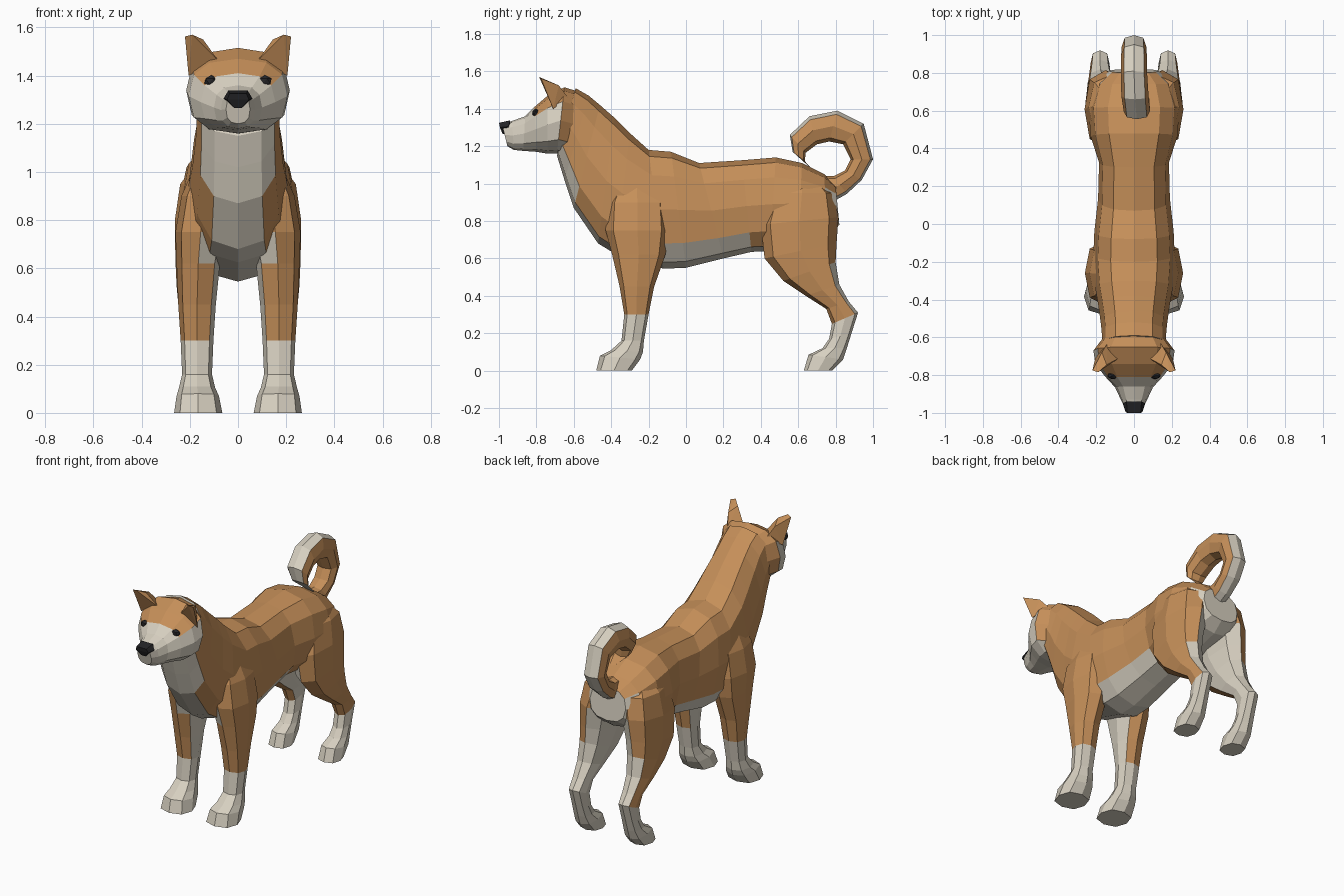
import bpy, bmesh, math
from mathutils import Vector


def material(name, rgb):
    m = bpy.data.materials.new(name)
    m.diffuse_color = (*rgb, 1)
    return m


TAN = material("tan fur", (0.56, 0.275, 0.10))
CREAM = material("cream fur", (0.68, 0.63, 0.53))
BLACK = material("black", (0.018, 0.018, 0.02))


def finish(name, bm, mats, rule=None):
    bmesh.ops.recalc_face_normals(bm, faces=bm.faces)
    if rule:
        for f in bm.faces:
            c = f.calc_center_median()
            f.material_index = int(bool(rule(c, f.normal)))
    me = bpy.data.meshes.new(name)
    bm.to_mesh(me)
    bm.free()
    for m in mats:
        me.materials.append(m)
    ob = bpy.data.objects.new(name, me)
    bpy.context.collection.objects.link(ob)
    return ob


def spow(v, e=0.8):
    return math.copysign(abs(v) ** e, v)


def loft(name, sections, sides, rule, flip=1):
    """Each section: edge point a (y, z), opposite edge point b (y, z), centre x, half width."""
    bm = bmesh.new()
    rings = []
    for ay, az, by, bz, xc, w in sections:
        a, b = Vector((0, ay, az)), Vector((0, by, bz))
        mid, half = (a + b) / 2, (a - b) / 2
        ring = []
        for i in range(sides):
            t = 2 * math.pi * i / sides
            p = mid + half * spow(math.sin(t))
            p.x = flip * (xc + w * spow(math.cos(t)))
            ring.append(bm.verts.new(p))
        rings.append(ring)
    for r, s in zip(rings, rings[1:]):
        for i in range(sides):
            j = (i + 1) % sides
            bm.faces.new((r[i], r[j], s[j], s[i]))
    bm.faces.new(rings[0])
    bm.faces.new(rings[-1])
    return finish(name, bm, (TAN, CREAM), rule)


def hull(name, points, mat):
    bm = bmesh.new()
    for p in points:
        bm.verts.new(p)
    bmesh.ops.convex_hull(bm, input=bm.verts)
    return finish(name, bm, (mat,))


# torso and neck, from rump to back of head
def torso_cream(c, n):
    if c.y > 0.45:
        return n.z < -0.5 or (n.y > 0.6 and c.z < 0.93)
    if c.y > -0.35:
        return c.z < 0.70
    return n.y < -0.3 and (abs(c.x) < 0.1 or c.z > 0.95)


loft("torso", [
    (0.80, 0.99, 0.82, 0.78, 0, 0.13),
    (0.74, 1.05, 0.75, 0.72, 0, 0.20),
    (0.62, 1.11, 0.60, 0.68, 0, 0.24),
    (0.48, 1.14, 0.45, 0.64, 0, 0.23),
    (0.30, 1.125, 0.35, 0.635, 0, 0.185),
    (0.07, 1.11, 0.20, 0.60, 0, 0.19),
    (-0.08, 1.17, 0.00, 0.55, 0, 0.21),
    (-0.20, 1.18, -0.12, 0.545, 0, 0.215),
    (-0.30, 1.27, -0.38, 0.625, 0, 0.205),
    (-0.38, 1.35, -0.47, 0.68, 0, 0.19),
    (-0.46, 1.42, -0.60, 0.87, 0, 0.175),
    (-0.52, 1.47, -0.65, 1.02, 0, 0.17),
    (-0.59, 1.51, -0.69, 1.15, 0, 0.17)], 12, torso_cream)


# head and muzzle
def head_cream(c, n):
    return (c.z < 1.385 and c.y < -0.66) or n.z < -0.5


loft("head", [
    (-0.57, 1.49, -0.60, 1.14, 0, 0.15),
    (-0.65, 1.515, -0.69, 1.16, 0, 0.215),
    (-0.74, 1.47, -0.74, 1.16, 0, 0.205),
    (-0.81, 1.41, -0.80, 1.17, 0, 0.155),
    (-0.86, 1.36, -0.87, 1.175, 0, 0.10),
    (-0.93, 1.335, -0.92, 1.18, 0, 0.072),
    (-0.985, 1.32, -0.955, 1.20, 0, 0.05)], 12, head_cream)

# nose
hull("nose", [(s * x, y, z) for s in (-1, 1) for x, y, z in (
    (0.04, -0.94, 1.338), (0.06, -0.95, 1.305), (0.035, -1.0, 1.325),
    (0.045, -0.995, 1.30), (0.015, -0.98, 1.265), (0.02, -0.94, 1.27))], BLACK)


# leg colours: socks below, cream on the inner side
def inward(c, n, side):
    return n.x * side < -0.4


for side, label in ((1, "left"), (-1, "right")):
    # ears lean forward
    hull(label + "_ear", [(side * x, y, z) for x, y, z in (
        (0.08, -0.71, 1.46), (0.205, -0.71, 1.40), (0.14, -0.63, 1.46),
        (0.17, -0.68, 1.525), (0.145, -0.745, 1.55),
        (0.19, -0.785, 1.57), (0.22, -0.775, 1.562))], TAN)

    # eyes
    bm = bmesh.new()
    bmesh.ops.create_icosphere(bm, subdivisions=1, radius=1)
    for v in bm.verts:
        v.co = Vector((side * 0.112 + v.co.x * 0.031,
                       -0.803 + v.co.y * 0.02, 1.377 + v.co.z * 0.025))
    finish(label + "_eye", bm, (BLACK,))

    # front leg, shoulder down to paw
    loft(label + "_front_leg", [
        (-0.35, 1.05, -0.18, 1.05, 0.10, 0.07),
        (-0.42, 0.90, -0.10, 0.90, 0.135, 0.10),
        (-0.43, 0.75, -0.09, 0.75, 0.155, 0.105),
        (-0.395, 0.62, -0.11, 0.62, 0.165, 0.09),
        (-0.355, 0.45, -0.17, 0.45, 0.17, 0.078),
        (-0.33, 0.30, -0.20, 0.30, 0.17, 0.068),
        (-0.345, 0.16, -0.225, 0.16, 0.17, 0.062),
        (-0.40, 0.11, -0.23, 0.10, 0.17, 0.075),
        (-0.46, 0.08, -0.245, 0.06, 0.167, 0.088),
        (-0.48, 0.0, -0.29, 0.0, 0.165, 0.10)], 8,
        lambda c, n: c.z < 0.3 or (inward(c, n, side) and c.z < 0.7), side)

    # hind leg, thigh to hock to paw
    loft(label + "_hind_leg", [
        (0.52, 1.03, 0.73, 1.0, 0.10, 0.09),
        (0.45, 0.95, 0.79, 0.95, 0.12, 0.12),
        (0.40, 0.78, 0.815, 0.82, 0.15, 0.112),
        (0.42, 0.60, 0.805, 0.68, 0.165, 0.095),
        (0.52, 0.48, 0.80, 0.58, 0.172, 0.083),
        (0.64, 0.40, 0.82, 0.46, 0.178, 0.068),
        (0.75, 0.33, 0.87, 0.37, 0.18, 0.055),
        (0.78, 0.25, 0.92, 0.31, 0.18, 0.05),
        (0.765, 0.17, 0.885, 0.20, 0.18, 0.05),
        (0.73, 0.12, 0.86, 0.12, 0.18, 0.055),
        (0.655, 0.085, 0.84, 0.06, 0.18, 0.065),
        (0.63, 0.0, 0.78, 0.0, 0.18, 0.07)], 8,
        lambda c, n: c.z < 0.27 or (inward(c, n, side) and c.z < 0.88)
        or (n.y > 0.6 and c.z < 0.53), side)

# curled tail, cream along the outside of the curl
CURL = Vector((0, 0.77, 1.14))


def tail_cream(c, n):
    d = c - CURL
    d.x = 0
    return d.normalized().dot(n) > 0.6


loft("tail", [
    (0.78, 0.90, 0.72, 1.04, 0, 0.055),
    (0.86, 0.945, 0.79, 1.04, 0, 0.06),
    (0.94, 1.02, 0.85, 1.07, 0, 0.065),
    (1.00, 1.13, 0.88, 1.13, 0, 0.065),
    (0.95, 1.32, 0.84, 1.21, 0, 0.068),
    (0.81, 1.39, 0.765, 1.225, 0, 0.07),
    (0.66, 1.36, 0.70, 1.21, 0.005, 0.072),
    (0.555, 1.26, 0.64, 1.165, 0.015, 0.07),
    (0.57, 1.17, 0.635, 1.12, 0.03, 0.055),
    (0.67, 1.08, 0.68, 1.07, 0.06, 0.02)], 8, tail_cream)
